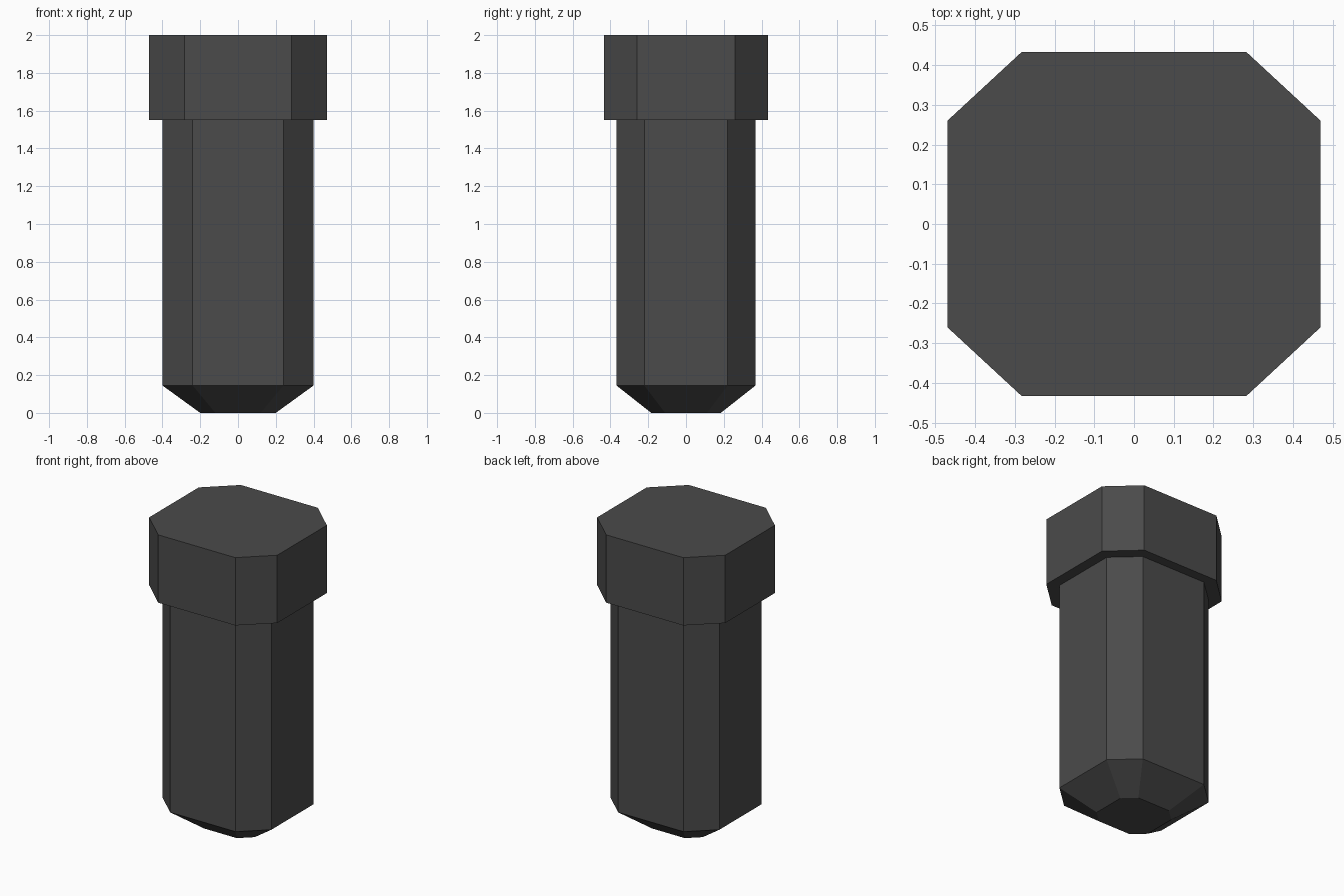
import bpy, bmesh

if "Cube" in bpy.data.objects:
    bpy.data.objects.remove(bpy.data.objects["Cube"])

# One dark grey material
grey = bpy.data.materials.new("dark grey")
grey.diffuse_color = (0.07, 0.07, 0.07, 1)
grey.use_nodes = True
grey.node_tree.nodes["Principled BSDF"].inputs["Base Color"].default_value = grey.diffuse_color


def outline(hx, hy, cx, cy):
    """Chamfered rectangle, counter-clockwise."""
    return [(hx, -cy), (hx, cy), (cx, hy), (-cx, hy),
            (-hx, cy), (-hx, -cy), (-cx, -hy), (cx, -hy)]


def loft(name, sections):
    """Closed flat-faced solid through (z, outline) sections, bottom to top."""
    bm = bmesh.new()
    rings = [[bm.verts.new((x, y, z)) for x, y in pts] for z, pts in sections]
    for a, b in zip(rings, rings[1:]):
        for i in range(len(a)):
            j = (i + 1) % len(a)
            bm.faces.new((a[i], a[j], b[j], b[i]))
    bm.faces.new(rings[0][::-1])
    bm.faces.new(rings[-1])
    mesh = bpy.data.meshes.new(name)
    bm.to_mesh(mesh)
    bm.free()
    mesh.materials.append(grey)
    ob = bpy.data.objects.new(name, mesh)
    bpy.context.collection.objects.link(ob)
    return ob


# Shaft with tapered tip
shaft = outline(0.40, 0.368, 0.24, 0.221)
tip = [(x * 0.5, y * 0.5) for x, y in shaft]
loft("shaft", [(0, tip), (0.145, shaft), (1.55, shaft)])

# Wider head
head = outline(0.47, 0.433, 0.283, 0.26)
loft("head", [(1.55, head), (2.0, head)])
